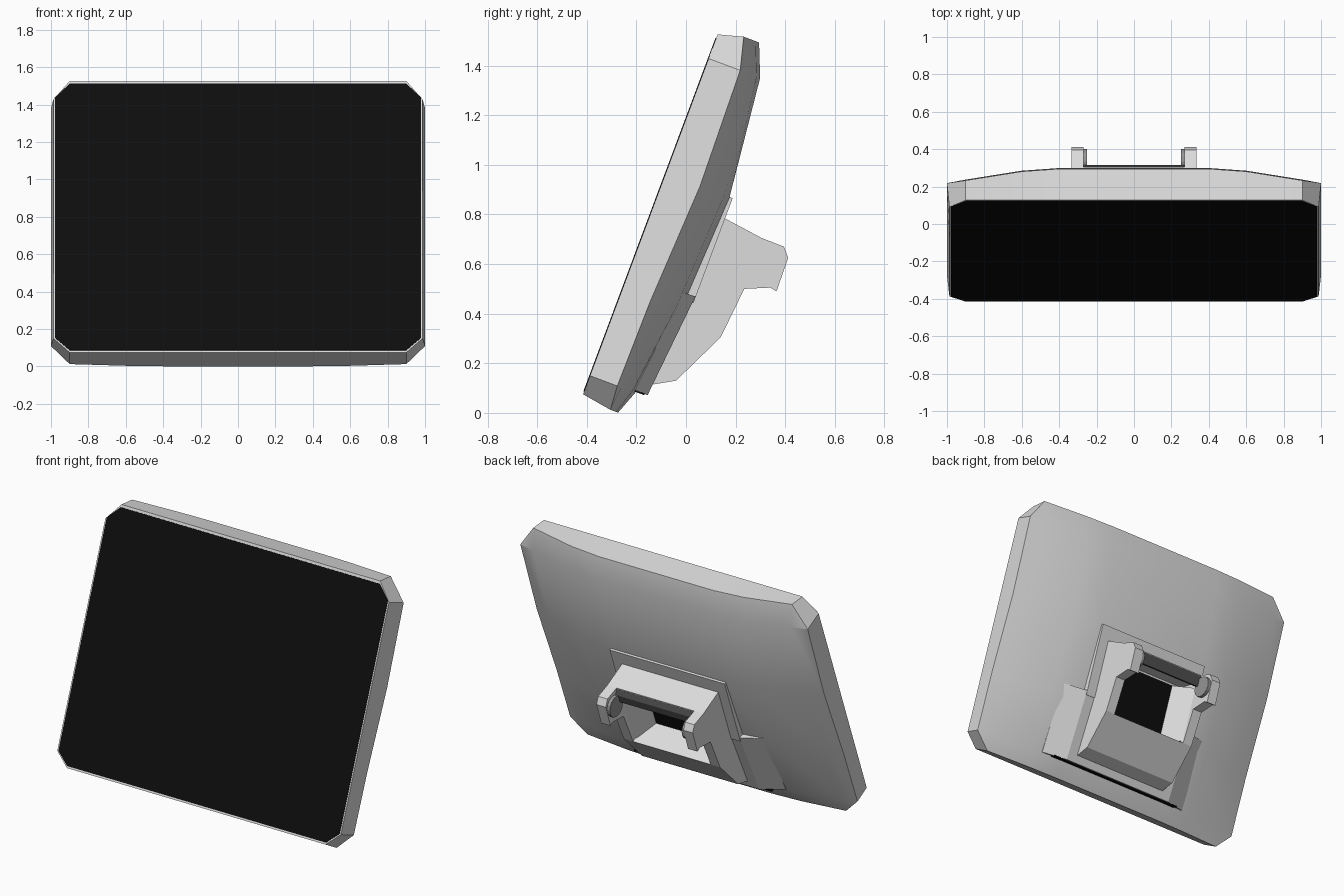
import bpy, bmesh, math
from mathutils import Vector

if "Cube" in bpy.data.objects:
    bpy.data.objects.remove(bpy.data.objects["Cube"])


def material(name, r, g, b):
    m = bpy.data.materials.new(name)
    m.diffuse_color = (r, g, b, 1)
    m.use_nodes = True
    m.node_tree.nodes["Principled BSDF"].inputs["Base Color"].default_value = m.diffuse_color
    return m


SHELL = material("light grey plastic", .72, .72, .72)
BLACK = material("screen black", .004, .004, .004)
DARK = material("dark grey plastic", .08, .08, .08)
HINGE = material("mid grey plastic", .3, .3, .3)

# The monitor leans back: v runs up the screen, n runs from the screen to the back
S, C = math.sin(math.radians(20.5)), math.cos(math.radians(20.5))


def L(x, v, n):
    return Vector((x, -.415 + S * v + C * n, .075 + C * v - S * n))


def finish(name, bm, mat, smooth=False):
    bmesh.ops.recalc_face_normals(bm, faces=bm.faces)
    me = bpy.data.meshes.new(name)
    bm.to_mesh(me)
    bm.free()
    me.materials.append(mat)
    ob = bpy.data.objects.new(name, me)
    bpy.context.collection.objects.link(ob)
    if smooth:
        bpy.context.view_layer.objects.active = ob
        ob.select_set(True)
        bpy.ops.object.shade_smooth_by_angle(angle=math.radians(20))
        ob.select_set(False)
    return ob


def loft(name, a, b, mat):
    """Closed solid between two matching loops of points."""
    bm = bmesh.new()
    va, vb = [bm.verts.new(p) for p in a], [bm.verts.new(p) for p in b]
    bm.faces.new(va)
    bm.faces.new(vb[::-1])
    k = len(a)
    for i in range(k):
        bm.faces.new((va[i], va[(i + 1) % k], vb[(i + 1) % k], vb[i]))
    return finish(name, bm, mat)


def prism(name, yz, x0, x1, mat):
    return loft(name, [(x0, y, z) for y, z in yz], [(x1, y, z) for y, z in yz], mat)


def slab(name, w, v0, v1, n0, n1, mat):
    sq = [(-w, v0), (w, v0), (w, v1), (-w, v1)]
    return loft(name, [L(x, v, n0) for x, v in sq], [L(x, v, n1) for x, v in sq], mat)


# Monitor shell: a bowed back grid with cut corners, walls pulled to the front
drop = {1: .086, .9: .066, .6: .015, .4: 0}
cols = [-1, -.9, -.6, -.4, .4, .6, .9, 1]
rows = [(-.02, .158, .5), (.08, .195, .9), (.45, .25, 1.48),
        (.95, .275, 1.48), (1.445, .222, 1), (1.577, .168, 1)]  # v, n, bow
bm = bmesh.new()
grid, front = {}, {}
for j, (v, n, bow) in enumerate(rows):
    for i, x in enumerate(cols):
        if j in (0, 5) and i in (0, 7):
            continue
        vert = grid[i, j] = bm.verts.new(L(x, v, n - bow * drop[abs(x)]))
        front[vert] = L(x * .987 if abs(x) == 1 else x, min(max(v, 0), 1.549), 0)
for j in range(5):
    for i in range(7):
        q = [grid.get(k) for k in ((i, j), (i + 1, j), (i + 1, j + 1), (i, j + 1))]
        bm.faces.new([p for p in q if p])
bm.normal_update()
rim = [e for e in bm.edges if e.is_boundary]
new = {v: bm.verts.new(front[v]) for e in rim for v in e.verts}
for e in rim:
    a, b = e.verts
    bm.faces.new((a, b, new[b], new[a]))
bmesh.ops.holes_fill(bm, edges=[e for e in bm.edges if e.is_boundary], sides=0)
finish("monitor_shell", bm, SHELL, True)

# Screen glass with clipped corners
octa = [(-.9, .012), (.9, .012), (.978, .082), (.978, 1.455),
        (.9, 1.533), (-.9, 1.533), (-.978, 1.455), (-.978, .082)]
loft("screen", [L(x, v, -.003) for x, v in octa], [L(x, v, .003) for x, v in octa], BLACK)

# Mounting plate, and the wider lower cover with sloped wings
slab("mount_plate", .4, .5, .952, .2, .288, SHELL)


def cover_section(v, base, top):
    return [L(-.55, v, base - .03), L(.55, v, base - .03), L(.55, v, base),
            L(.4, v, top), L(-.4, v, top), L(-.55, v, base)]


loft("lower_cover", cover_section(.088, .19, .245), cover_section(.527, .236, .286), SHELL)
slab("cover_slot", .48, .083, .09, .19, .232, BLACK)

# Stand bracket: arms, hood, bottom wall and tapered inner walls
arm = [(.13, .79), (.155, .785), (.305, .705), (.395, .67), (.412, .625), (.365, .49),
       (.34, .505), (.235, .5), (.14, .305), (-.04, .13), (-.13, .115), (-.15, .12)]
for side, s in (("left", -1), ("right", 1)):
    prism("bracket_arm_" + side, arm, s * .27, s * .335, SHELL)
    wedge = [(.275, .28), (.19, .28), (.275, .44)]
    loft("inner_wall_" + side, [L(s * x, .42, n) for x, n in wedge],
         [L(s * x, .76, n) for x, n in wedge], SHELL)
    # Round hinge cap inside each arm
    ring = [(.335 + .065 * math.cos(t * math.pi / 8), .605 + .065 * math.sin(t * math.pi / 8))
            for t in range(16)]
    prism("hinge_cap_" + side, ring, s * .25, s * .275, HINGE)
prism("bracket_hood", [(.13, .79), (.155, .785), (.305, .705), (.295, .665), (.11, .7)],
      -.275, .275, SHELL)
prism("bracket_bottom", [(-.15, .12), (-.13, .115), (-.04, .13), (.14, .305), (.005, .4)],
      -.275, .275, SHELL)

# Dark hinge bar under the hood and the black port panel behind it
prism("hinge_bar", [(.28, .69), (.305, .7), (.315, .665), (.3, .62), (.27, .635)],
      -.27, .27, DARK)
slab("port_panel", .2, .42, .76, .28, .292, BLACK)
